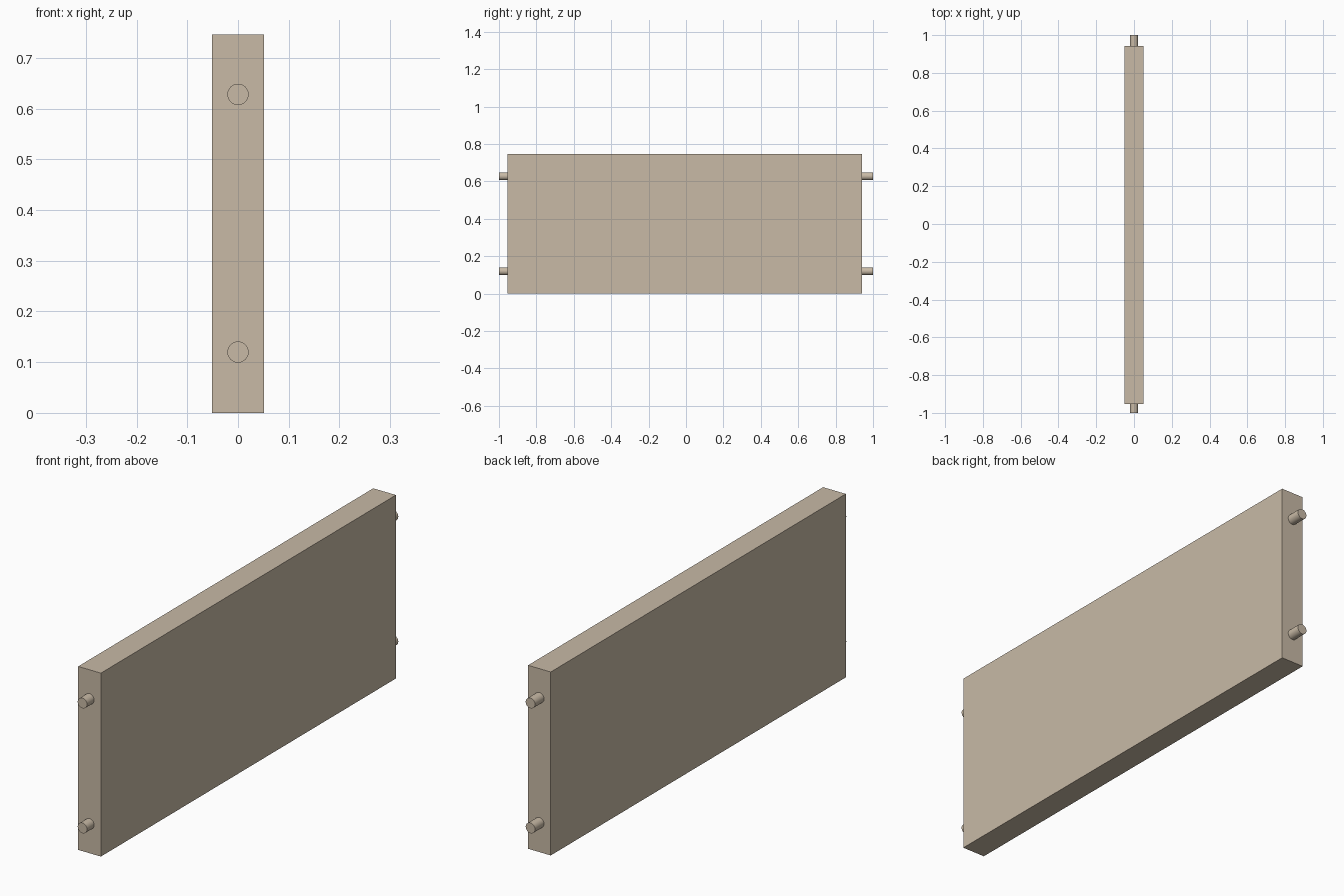
import bpy
from math import radians

if "Cube" in bpy.data.objects:
    bpy.data.objects.remove(bpy.data.objects["Cube"])

BACK, FRONT = 0.942, -0.954   # board ends along y
HEIGHT, THICK = 0.746, 0.102
PIN_R, EMBED = 0.021, 0.01


def add_pin(name, y_in, y_out, z):
    bpy.ops.mesh.primitive_cylinder_add(
        vertices=32, radius=PIN_R, depth=abs(y_out - y_in),
        location=(0, (y_in + y_out) / 2, z), rotation=(radians(90), 0, 0))
    pin = bpy.context.object
    pin.name = name
    bpy.ops.object.transform_apply(location=False, rotation=True, scale=True)
    bpy.ops.object.shade_smooth_by_angle(angle=radians(30))


# Flat board standing on its long edge
bpy.ops.mesh.primitive_cube_add(size=1, location=(0, (BACK + FRONT) / 2, HEIGHT / 2))
board = bpy.context.object
board.name = "board"
board.scale = (THICK, BACK - FRONT, HEIGHT)
bpy.ops.object.transform_apply(location=False, rotation=False, scale=True)

# Two dowel pins on each end
for level, z in (("lower", 0.12), ("upper", 0.628)):
    add_pin(f"front_{level}_pin", FRONT + EMBED, -1.0, z)
    add_pin(f"back_{level}_pin", BACK - EMBED, 1.0, z)

# Wood colour
wood = bpy.data.materials.new("pale_wood")
wood.diffuse_color = (0.58, 0.49, 0.38, 1)
wood.use_nodes = True
wood.node_tree.nodes["Principled BSDF"].inputs["Base Color"].default_value = wood.diffuse_color
for obj in bpy.context.scene.objects:
    obj.data.materials.append(wood)
